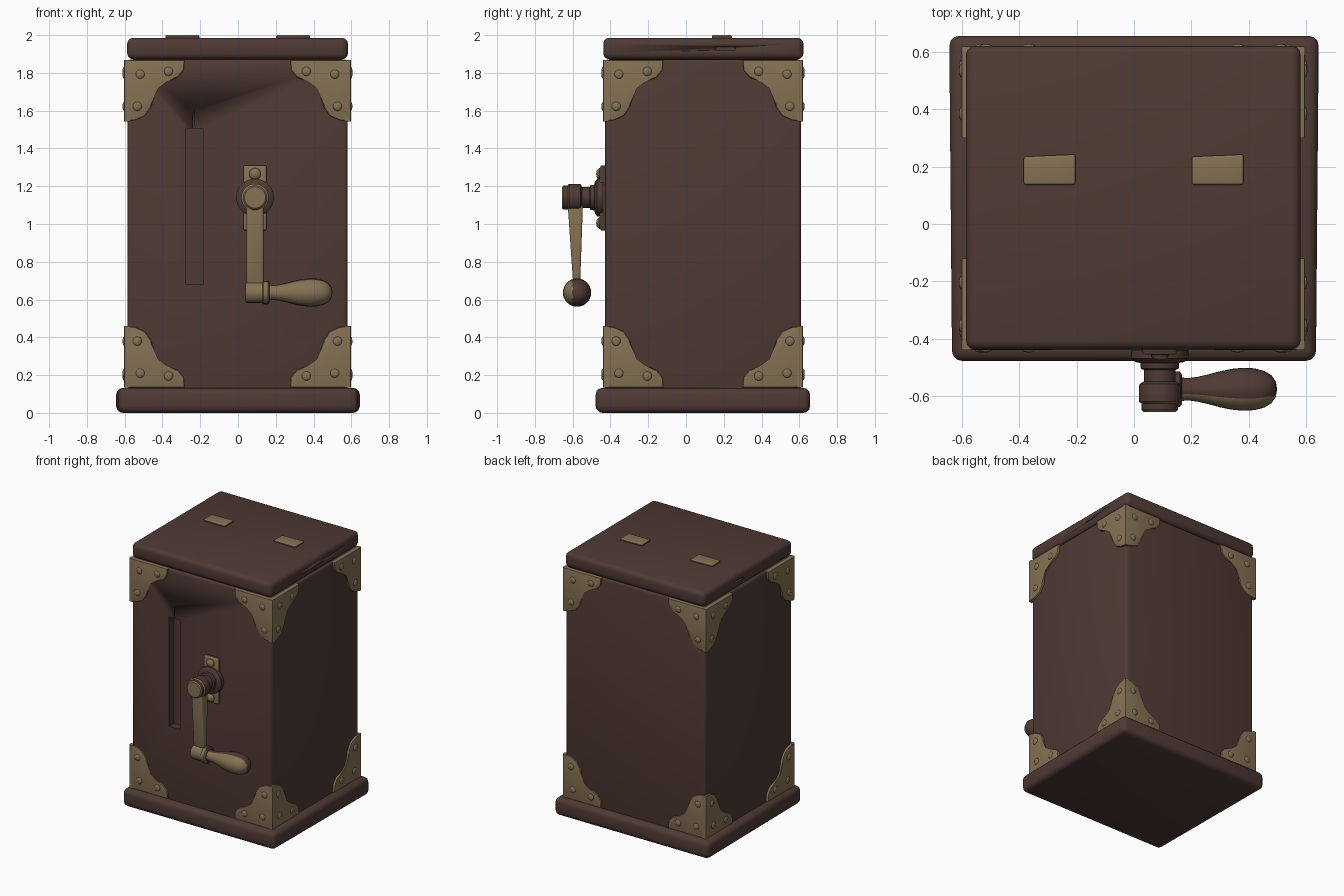
import bpy, bmesh, math
from mathutils import Matrix, Vector

if "Cube" in bpy.data.objects:
    bpy.data.objects.remove(bpy.data.objects["Cube"], do_unlink=True)


def material(name, colour):
    m = bpy.data.materials.new(name)
    m.use_nodes = True
    m.diffuse_color = colour
    m.node_tree.nodes["Principled BSDF"].inputs["Base Color"].default_value = colour
    return m


BROWN = material("dark brown leather", (0.078, 0.042, 0.034, 1))
BRASS = material("aged brass", (0.235, 0.168, 0.088, 1))
MID_Y = 0.09      # depth centre of the case
CRANK_X, CRANK_Z = 0.09, 1.14


def finish(name, bm, mats, rule=None):
    """Turn a bmesh into a shaded object; rule(face) picks the material."""
    bmesh.ops.recalc_face_normals(bm, faces=bm.faces)
    if rule:
        for f in bm.faces:
            f.material_index = rule(f)
    mesh = bpy.data.meshes.new(name)
    bm.to_mesh(mesh)
    bm.free()
    for m in mats:
        mesh.materials.append(m)
    ob = bpy.data.objects.new(name, mesh)
    bpy.context.collection.objects.link(ob)
    bpy.ops.object.select_all(action="DESELECT")
    ob.select_set(True)
    bpy.context.view_layer.objects.active = ob
    bpy.ops.object.shade_smooth_by_angle(angle=math.radians(42))
    return ob


def front_brass(f):
    return 1 if f.normal.y < -0.35 else 0


def box(name, lo, hi, bevel, mats, rule=None, shape=None, segments=3):
    """Rounded box between two corners, optionally reshaped before rounding."""
    bm = bmesh.new()
    lo, hi = Vector(lo), Vector(hi)
    size = hi - lo
    bmesh.ops.create_cube(bm, size=1, matrix=Matrix.Translation((lo + hi) / 2) @ Matrix.Diagonal((*size, 1)))
    if shape:
        for v in bm.verts:
            shape(v.co)
    if bevel:
        bmesh.ops.bevel(bm, geom=bm.edges[:], offset=bevel, segments=segments, profile=0.5, affect="EDGES")
    return finish(name, bm, mats, rule)


def lathe(name, profile, matrix, mats, rule=None, steps=28):
    """Spin (radius, height) pairs around local z, then place."""
    bm = bmesh.new()
    verts = [bm.verts.new((r, 0, h)) for r, h in profile]
    edges = [bm.edges.new(pair) for pair in zip(verts, verts[1:])]
    bmesh.ops.spin(bm, geom=verts + edges, cent=(0, 0, 0), axis=(0, 0, 1), angle=math.tau, steps=steps)
    bmesh.ops.remove_doubles(bm, verts=bm.verts, dist=0.0005)
    bm.transform(matrix)
    return finish(name, bm, mats, rule)


def carve(target, cutter):
    """Subtract the cutter for good and discard it."""
    cutter.hide_render = True
    mod = target.modifiers.new("carve", "BOOLEAN")
    mod.operation = "DIFFERENCE"
    mod.solver = "EXACT"
    mod.object = cutter
    bpy.context.view_layer.objects.active = target
    bpy.ops.object.modifier_apply(modifier=mod.name)
    bpy.data.objects.remove(cutter, do_unlink=True)


# Case: base board, body and lid
def narrow_front(co):
    if co.y < 0:
        co.x *= 0.985


box("base_board", (-0.645, -0.478, 0), (0.645, 0.657, 0.132), 0.035, [BROWN], shape=narrow_front)
body = box("case_body", (-0.585, -0.428, 0.1), (0.58, 0.608, 1.872), 0.02, [BROWN])
lid = box("lid", (-0.587, -0.438, 1.872), (0.582, 0.622, 1.986), 0.032, [BROWN])

# Groove in the front, with a hairline split above it
carve(body, box("groove_cutter", (-0.275, -0.6, 0.68), (-0.185, -0.37, 1.505), 0, [BROWN]))


def pinch(co):
    if co.z > 1.55:
        co.x = -0.235 + (co.x + 0.235) * 0.1


carve(body, box("split_cutter", (-0.243, -0.6, 1.49), (-0.227, -0.405, 1.6), 0, [BROWN], shape=pinch))

# Small slots in the lid sides
for s in (-1, 1):
    carve(lid, box("slot_cutter", (s * 0.59 - 0.025, 0.16, 1.922), (s * 0.59 + 0.025, 0.26, 1.936), 0, [BROWN]))

# Hinge tabs on the lid
for side, x in (("right", -0.295), ("left", 0.292)):
    box(side + "_hinge_tab", (x - 0.09, 0.137, 1.97), (x + 0.09, 0.243, 2.0), 0.008, [BROWN, BRASS],
        rule=lambda f: 1 if f.normal.z > 0.5 else 0,
        shape=lambda co: setattr(co, "y", co.y - 0.008) if co.x < x and co.y > 0.2 else None)

# Corner brackets: two scalloped plates and rivets around each corner
OUTLINE = [(0, 0), (0.32, 0), (0.315, 0.055), (0.28, 0.095), (0.215, 0.115), (0.175, 0.145),
           (0.155, 0.19), (0.145, 0.245), (0.11, 0.295), (0.06, 0.318), (0, 0.325)]
RIVETS = [(0.235, 0.06), (0.085, 0.075), (0.07, 0.245)]
HALF_X, HALF_Y, THICK = 0.6, 0.53, 0.03


def bracket(name, sx, sy, sz, z):
    bm = bmesh.new()

    def place(face, a, b, depth):
        if face == "front":
            p = (HALF_X - a, HALF_Y - depth)
        else:
            p = (HALF_X - depth, HALF_Y - a)
        return Vector((sx * p[0] - 0.003, MID_Y + sy * p[1], z - sz * b))

    for face in ("front", "side"):
        outer = [bm.verts.new(place(face, a, b, 0 if a < 0.1 or b < 0.06 else 0.003)) for a, b in OUTLINE]
        inner = [bm.verts.new(place(face, a, b, THICK)) for a, b in OUTLINE]
        rim = bm.faces.new(outer)
        bm.faces.new(inner[::-1])
        for i in range(len(outer)):
            j = (i + 1) % len(outer)
            bm.faces.new((outer[i], inner[i], inner[j], outer[j]))
        bmesh.ops.bevel(bm, geom=list(rim.edges), offset=0.007, segments=2, profile=0.5, affect="EDGES")
        for a, b in RIVETS:
            flat = (1, 0.4, 1, 1) if face == "front" else (0.4, 1, 1, 1)
            bmesh.ops.create_uvsphere(bm, u_segments=12, v_segments=8, radius=0.024,
                                      matrix=Matrix.Translation(place(face, a, b, 0.001)) @ Matrix.Diagonal(flat))
    finish(name, bm, [BRASS])


for level, sz, z in (("top", 1, 1.868), ("bottom", -1, 0.135)):
    for end, sy in (("front", -1), ("back", 1)):
        for side, sx in (("left", 1), ("right", -1)):
            bracket(f"{level}_{end}_{side}_bracket", sx, sy, sz, z)

# Crank mount: backplate with two screws
box("crank_backplate", (CRANK_X - 0.062, -0.455, 0.965), (CRANK_X + 0.062, -0.42, 1.31), 0.012,
    [BROWN, BRASS], front_brass)
TO_FRONT = Matrix.Rotation(math.pi / 2, 4, "X")
for side, z in (("upper", 1.265), ("lower", 1.005)):
    lathe(side + "_mount_screw", [(0.032, 0), (0.03, 0.012), (0.02, 0.022), (0, 0.026)],
          Matrix.Translation((CRANK_X, -0.45, z)) @ TO_FRONT, [BROWN, BRASS], front_brass, 16)

# Crank hub: flange, neck and end collar, pointing forwards
lathe("crank_hub",
      [(0, 0), (0.1, 0), (0.1, 0.03), (0.085, 0.042), (0.068, 0.045), (0.066, 0.065), (0.055, 0.07),
       (0.055, 0.11), (0.07, 0.118), (0.073, 0.13), (0.073, 0.18), (0.064, 0.186), (0.064, 0.208),
       (0.056, 0.216), (0, 0.216)],
      Matrix.Translation((CRANK_X, -0.44, CRANK_Z)) @ TO_FRONT, [BROWN, BRASS],
      lambda f: 1 if f.normal.y < -0.35 and f.calc_center_median().y < -0.54 else 0)


# Crank arm, thinning towards the elbow
def taper(co):
    if co.z < 0.9:
        co.y = -0.578 + (co.y + 0.585) * 0.42


box("crank_arm", (CRANK_X - 0.045, -0.628, 0.66), (CRANK_X + 0.045, -0.545, 1.13), 0.01, [BRASS], shape=taper)

# Elbow and grip, with the grip pointing to the left side
TO_LEFT = Matrix.Translation((0.04, -0.577, 0.637)) @ Matrix.Rotation(math.pi / 2, 4, "Y")
lathe("crank_elbow", [(0, 0), (0.05, 0), (0.056, 0.008), (0.056, 0.09), (0.062, 0.095),
                      (0.062, 0.12), (0.052, 0.127), (0, 0.127)], TO_LEFT, [BROWN, BRASS], front_brass)
lathe("crank_grip",
      [(0, 0.11), (0.042, 0.11), (0.039, 0.15), (0.043, 0.18), (0.052, 0.22), (0.063, 0.26), (0.071, 0.3),
       (0.075, 0.34), (0.073, 0.38), (0.064, 0.415), (0.049, 0.44), (0.027, 0.455), (0, 0.46)],
      TO_LEFT, [BROWN, BRASS], front_brass)
